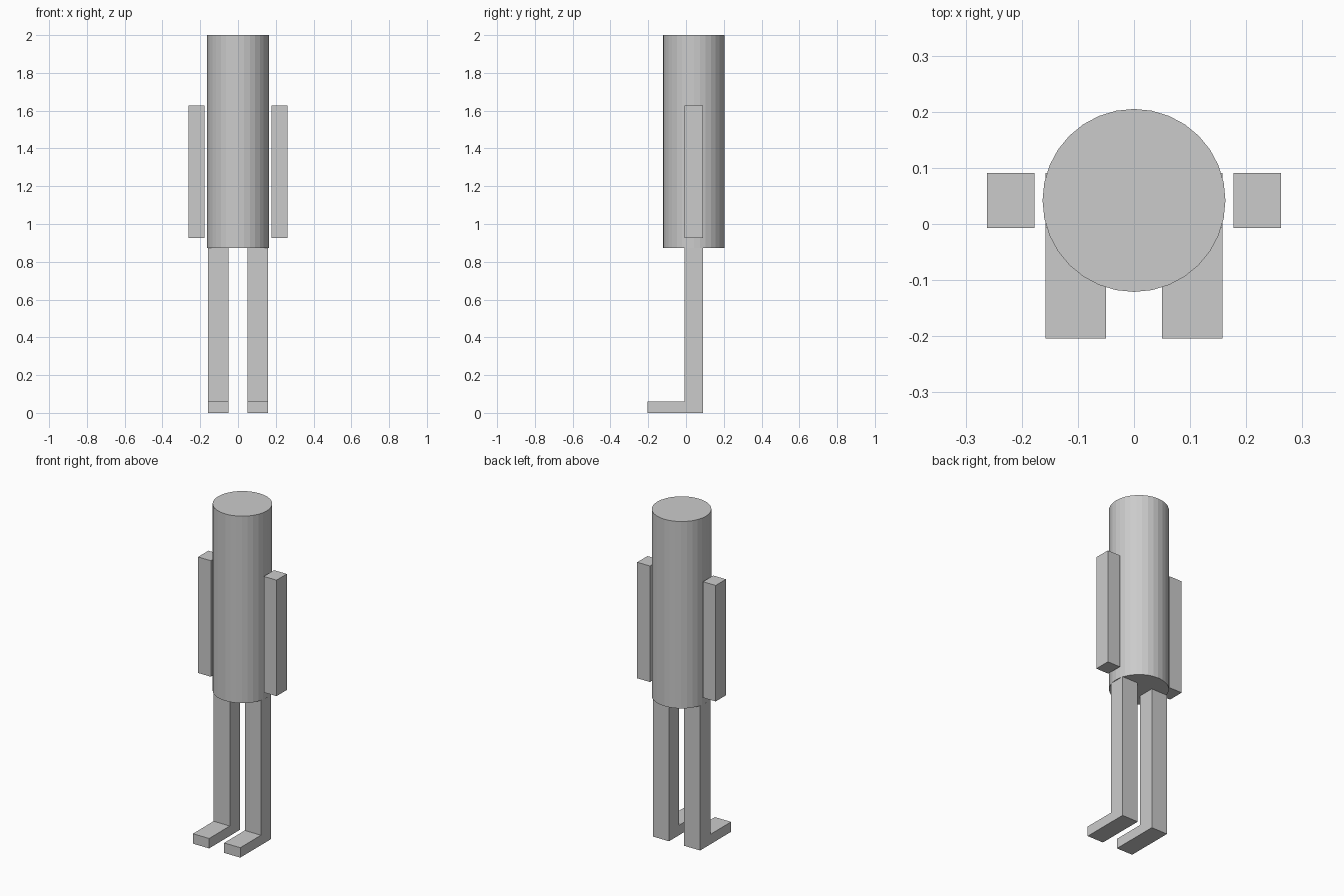
import bpy, bmesh

if "Cube" in bpy.data.objects:
    bpy.data.objects.remove(bpy.data.objects["Cube"])


def mirror_x(obj):
    mod = obj.modifiers.new("mirror", 'MIRROR')
    mod.use_axis = (True, False, False)


def extrude_profile(name, profile, x0, x1):
    """Extrude a (y, z) outline along x and mirror it to the other side."""
    bm = bmesh.new()
    face = bm.faces.new([bm.verts.new((x0, y, z)) for y, z in profile])
    ext = bmesh.ops.extrude_face_region(bm, geom=[face], use_keep_orig=True)
    moved = [g for g in ext["geom"] if isinstance(g, bmesh.types.BMVert)]
    bmesh.ops.translate(bm, verts=moved, vec=(x1 - x0, 0, 0))
    bmesh.ops.recalc_face_normals(bm, faces=bm.faces)
    mesh = bpy.data.meshes.new(name)
    bm.to_mesh(mesh)
    bm.free()
    obj = bpy.data.objects.new(name, mesh)
    bpy.context.collection.objects.link(obj)
    mirror_x(obj)
    return obj


BACK, FRONT, TOE = 0.091, -0.007, -0.204
HIP, TOP = 0.872, 2.0

# Torso and head: one plain cylinder
bpy.ops.mesh.primitive_cylinder_add(
    vertices=32, radius=0.163, depth=TOP - HIP,
    location=(0, 0.042, (TOP + HIP) / 2))
bpy.context.object.name = "body"

# Legs with feet: L-shaped outline
extrude_profile("legs", [
    (BACK, 0), (BACK, HIP), (FRONT, HIP),
    (FRONT, 0.06), (TOE, 0.06), (TOE, 0)], 0.05, 0.158)

# Arms: plain boxes floating beside the body
extrude_profile("arms", [
    (BACK, 0.927), (BACK, 1.627), (FRONT, 1.627), (FRONT, 0.927)],
    0.177, 0.262)
